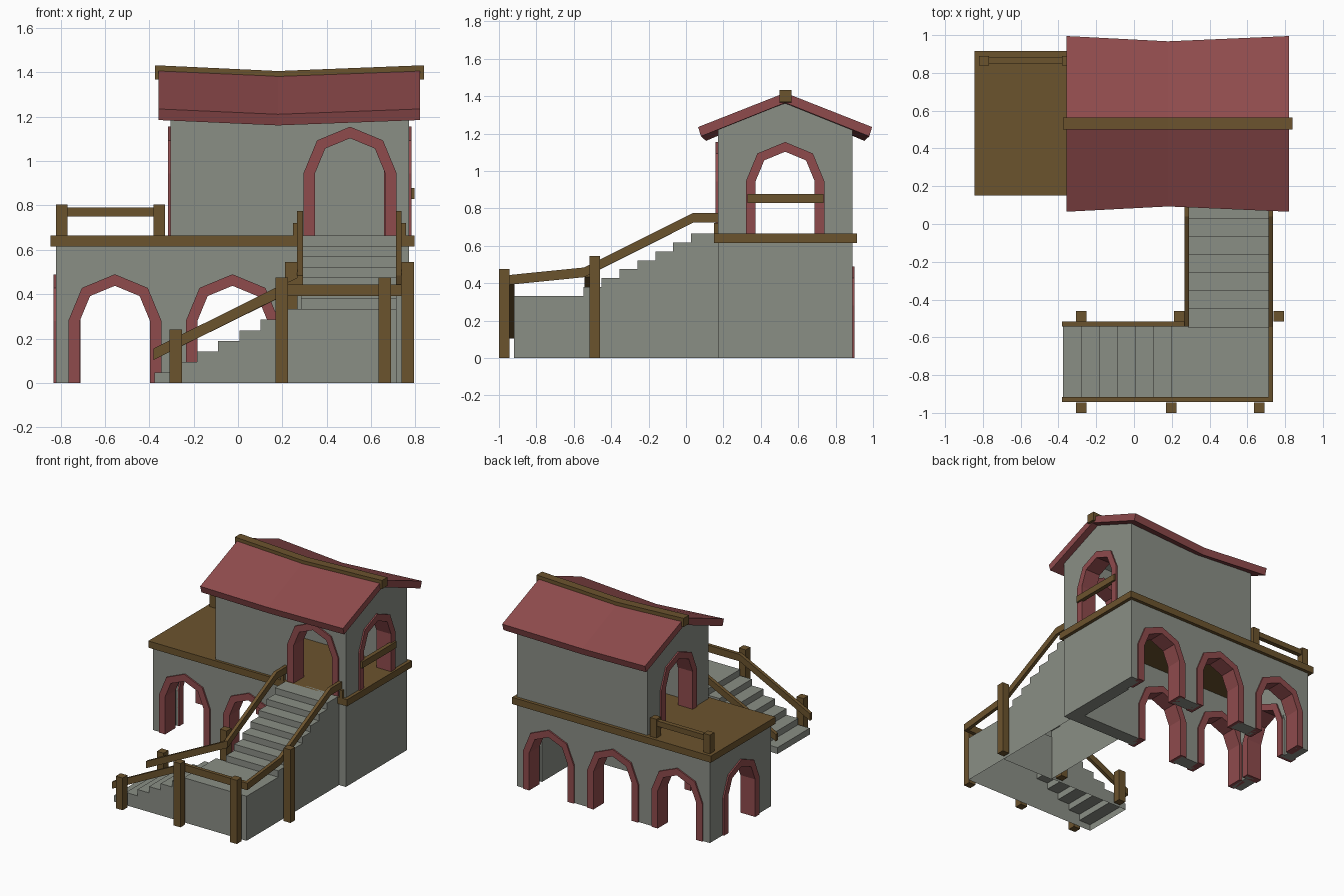
import bpy, bmesh, math

if "Cube" in bpy.data.objects:
    bpy.data.objects.remove(bpy.data.objects["Cube"])


def material(name, rgb):
    m = bpy.data.materials.new(name)
    m.diffuse_color = (*rgb, 1)
    m.use_nodes = True
    m.node_tree.nodes["Principled BSDF"].inputs["Base Color"].default_value = m.diffuse_color
    return m


STONE = material("grey_stone", (0.255, 0.272, 0.235))
RED = material("red_tile", (0.275, 0.070, 0.073))
WOOD = material("brown_wood", (0.148, 0.087, 0.027))


def loft(name, sections, mat, open_bottom=False):
    """Skin a row of matching cross-sections and cap both ends."""
    bm = bmesh.new()
    rings = [[bm.verts.new(p) for p in s] for s in sections]
    n = len(rings[0])
    for r0, r1 in zip(rings, rings[1:]):
        for i in range(n):
            j = (i + 1) % n
            bm.faces.new((r0[i], r0[j], r1[j], r1[i]))
    bm.faces.new(rings[0])
    bm.faces.new(rings[-1])
    bmesh.ops.recalc_face_normals(bm, faces=bm.faces)
    if open_bottom:
        low = [f for f in bm.faces if all(abs(v.co.z) < 1e-5 for v in f.verts)]
        bmesh.ops.delete(bm, geom=low, context='FACES')
    me = bpy.data.meshes.new(name)
    bm.to_mesh(me)
    bm.free()
    me.materials.append(mat)
    ob = bpy.data.objects.new(name, me)
    bpy.context.collection.objects.link(ob)
    return ob


def prism(name, pts, axis, a, b, mat, **kw):
    """Extrude a profile (horizontal, z) along x or y from a to b."""
    put = (lambda w, u, v: (w, u, v)) if axis == 'x' else (lambda w, u, v: (u, w, v))
    return loft(name, [[put(w, u, v) for u, v in pts] for w in (a, b)], mat, **kw)


def box(name, x0, x1, y0, y1, z0, z1, mat):
    return prism(name, [(x0, z0), (x1, z0), (x1, z1), (x0, z1)], 'y', y0, y1, mat)


def rail(name, path, axis, a, b):
    """Handrail following the centre line of a path."""
    h = 0.026
    pts = [(u, v + h) for u, v in path] + [(u, v - h) for u, v in reversed(path)]
    return prism(name, pts, axis, a, b, WOOD)


def arch_line(c, z, r):
    """Low-poly arch outline: straight legs and a four-sided half round."""
    top = [(c - r * math.cos(math.pi * i / 4), z + 0.28 + r * math.sin(math.pi * i / 4))
           for i in range(5)]
    return [(c - r, z)] + top + [(c + r, z)]


def cut(target, cutter):
    m = target.modifiers.new("cut", 'BOOLEAN')
    m.operation = 'DIFFERENCE'
    m.solver = 'EXACT'
    m.object = cutter
    bpy.context.view_layer.objects.active = target
    bpy.ops.object.modifier_apply(modifier=m.name)
    bpy.data.objects.remove(cutter)


T = 0.10          # wall thickness
X0, X1, Y0, Y1 = -0.82, 0.77, 0.17, 0.89
DECK = 0.665


def arch(wall, name, axis, c, z, face, inward):
    """Cut an arched opening in a wall and line it with a red frame."""
    a, b = face - inward * 0.05, face + inward * (T + 0.05)
    hole = arch_line(c, z, 0.18)
    hole[0] = (hole[0][0], z - 0.02)
    hole[-1] = (hole[-1][0], z - 0.02)
    cut(wall, prism("cutter", hole, axis, a, b, STONE))
    frame = arch_line(c, z, 0.21) + arch_line(c, z, 0.158)[::-1]
    prism(name, frame, axis, face - inward * 0.011, face + inward * (T + 0.011), RED)


# Ground floor arcade
arcade = box("arcade_walls", X0, X1, Y0, Y1, 0, 0.63, STONE)
cut(arcade, box("cutter", X0 + T, X1 - T, Y0 + T, Y1 - T, -0.1, 0.7, STONE))
for x in (-0.555, -0.025):
    arch(arcade, "front_arch", 'y', x, 0, Y0, 1)
for x in (-0.555, -0.025, 0.505):
    arch(arcade, "back_arch", 'y', x, 0, Y1, -1)
arch(arcade, "left_arch", 'x', 0.53, 0, X0, 1)

# Deck with back railing
box("deck", -0.845, 0.795, 0.15, 0.915, 0.615, DECK, WOOD)
for x in (-0.82, -0.38):
    box("deck_post", x, x + 0.052, 0.838, 0.89, DECK, 0.805, WOOD)
box("deck_rail", -0.80, -0.35, 0.848, 0.882, 0.75, 0.79, WOOD)

# Upper house
HX0 = -0.305


def gable(d):
    return [(Y0 + d, DECK - 0.01), (Y1 - d, DECK - 0.01), (Y1 - d, 1.225 + 0.1 * d),
            (0.53, 1.362 - 0.3 * d), (Y0 + d, 1.225 + 0.1 * d)]


house = prism("house_walls", gable(0), 'x', HX0, X1, STONE)
inner = gable(T)
inner[0], inner[1] = (inner[0][0], 0.5), (inner[1][0], 0.5)
cut(house, prism("cutter", inner, 'x', HX0 + T, X1 - T, STONE))
arch(house, "door_arch", 'y', 0.505, DECK, Y0, 1)
arch(house, "right_window_arch", 'x', 0.53, DECK, X1, -1)
arch(house, "left_window_arch", 'x', 0.53, DECK, HX0, 1)
box("window_bar", 0.765, 0.795, 0.33, 0.735, 0.83, 0.878, WOOD)

# Sagging roof and ridge beam
roof = [(-0.465, 1.235), (0, 1.418), (0.465, 1.235), (0.45, 1.185), (0, 1.365), (-0.45, 1.185)]
loft("roof", [[(x, 0.53 + y * s, z - d) for y, z in roof]
              for x, s, d in ((-0.358, 1, 0), (0.18, 0.94, 0.024), (0.82, 1, 0))], RED)
ridge = [(0.50, 1.368), (0.564, 1.368), (0.564, 1.432), (0.50, 1.432)]
loft("ridge_beam", [[(x, y, z - d) for y, z in ridge]
                    for x, d in ((-0.375, 0), (0.18, 0.026), (0.838, 0))], WOOD)

# Two flights of stairs with a corner landing
RISE, RUN = DECK / 14, 0.0957


def steps(start, z, end):
    pts = [(start, 0)]
    for i in range(7):
        u = start + i * RUN
        if i or z:
            pts.append((u, z + i * RISE))
        pts[-1:] = [pts[-1]]
        pts.append((u, z + (i + 1) * RISE))
    return pts + [(end, pts[-1][1]), (end, 0)]


prism("lower_stairs", steps(-0.377, 0, 0.715), 'y', -0.92, -0.54, STONE, open_bottom=True)
prism("upper_stairs", steps(-0.547, 7 * RISE, 0.172), 'x', 0.285, 0.715, STONE, open_bottom=True)

# Handrails
rail("outer_lower_rail", [(-0.38, 0.13), (0.20, 0.418), (0.735, 0.418)], 'y', -0.943, -0.917)
rail("outer_upper_rail", [(-0.943, 0.418), (-0.545, 0.458), (0.04, 0.75), (0.17, 0.75)],
     'x', 0.712, 0.737)
rail("inner_lower_rail", [(-0.38, 0.13), (0.285, 0.458)], 'y', -0.542, -0.516)
rail("inner_upper_rail", [(-0.542, 0.458), (0.04, 0.75), (0.17, 0.75)], 'x', 0.267, 0.292)

# Rail posts
for x, y, h in ((-0.28, -0.972, 0.24), (0.197, -0.972, 0.475), (0.662, -0.972, 0.475),
                (-0.28, -0.488, 0.24), (0.24, -0.488, 0.545), (0.766, -0.488, 0.545)):
    box("rail_post", x - 0.028, x + 0.028, y - 0.028, y + 0.028, 0, h, WOOD)
for x in (0.247, 0.733):
    box("door_post", x, x + 0.024, 0.15, 0.172, DECK, 0.722, WOOD)
